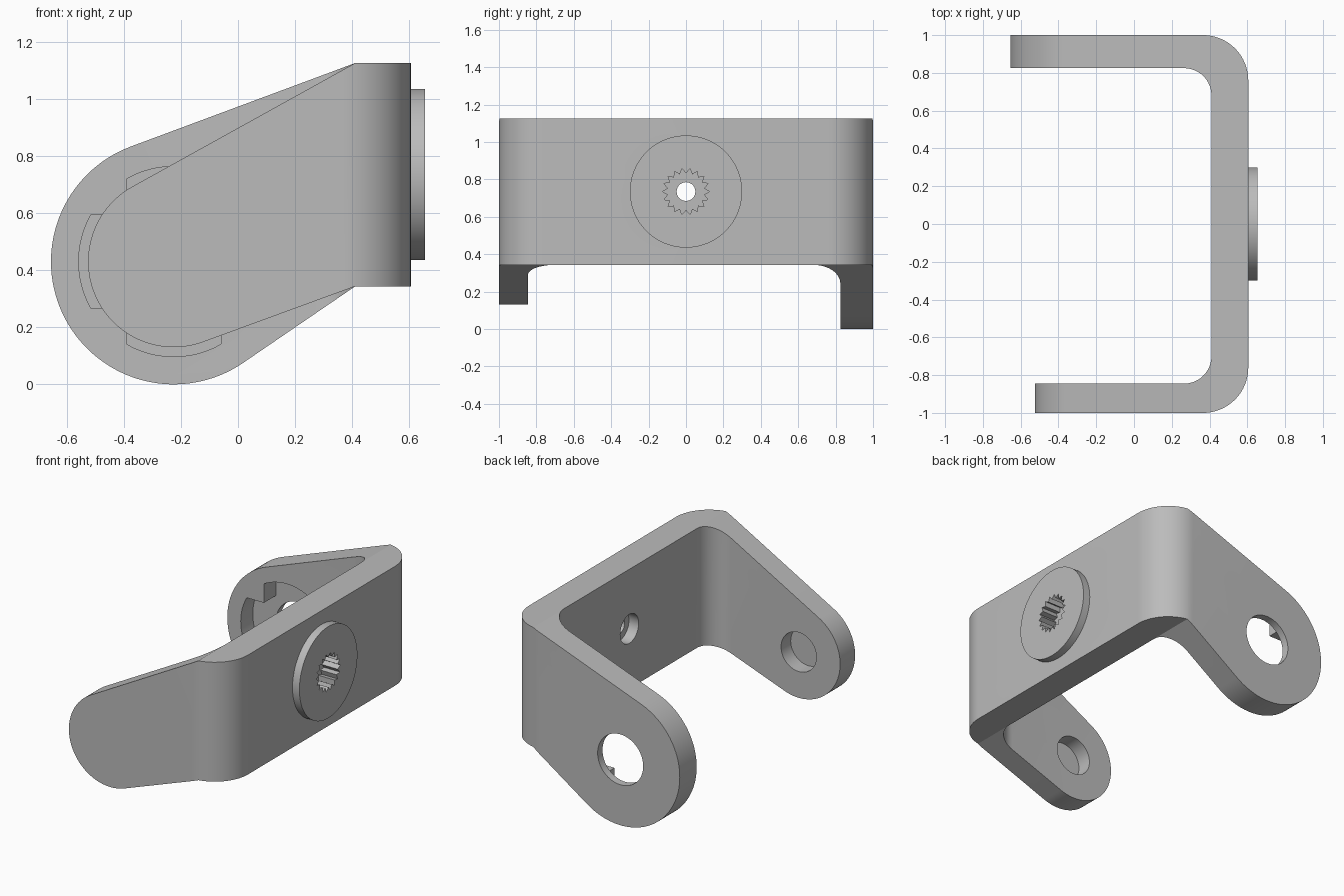
import bpy
import bmesh
from math import sin, cos, pi, atan2, acos, asin, hypot
from mathutils import Vector

cube = bpy.data.objects.get("Cube")
if cube:
    bpy.data.objects.remove(cube)

grey = bpy.data.materials.new("grey_metal")
grey.use_nodes = True
colour = (0.5, 0.5, 0.5, 1)
grey.diffuse_color = colour
grey.node_tree.nodes["Principled BSDF"].inputs["Base Color"].default_value = colour

PIVOT = (-0.225, 0.43)   # arm hole centre in x, z
HUB = (0, 0.735)         # disc centre in y, z
WEB_IN, WEB_OUT = 0.41, 0.605
LOW, HIGH = 0.343, 1.125
BACK_IN, FRONT_IN = 0.825, -0.845


def arc(centre, r, a0, a1, n):
    return [(centre[0] + r * cos(a0 + (a1 - a0) * i / n),
             centre[1] + r * sin(a0 + (a1 - a0) * i / n)) for i in range(n + 1)]


def circle(centre, r, n=64):
    return arc(centre, r, 0, 2 * pi, n)[:-1]


def prism(name, points, axis, lo, hi):
    """Extrude a flat outline along an axis."""
    place = {"x": lambda u, v: (lo, u, v),
             "y": lambda u, v: (u, lo, v),
             "z": lambda u, v: (u, v, lo)}[axis]
    bm = bmesh.new()
    face = bm.faces.new([bm.verts.new(place(u, v)) for u, v in points])
    made = bmesh.ops.extrude_face_region(bm, geom=[face])["geom"]
    move = Vector([(hi - lo) * (a == axis) for a in "xyz"])
    bmesh.ops.translate(bm, vec=move,
                        verts=[v for v in made if isinstance(v, bmesh.types.BMVert)])
    bmesh.ops.recalc_face_normals(bm, faces=bm.faces)
    mesh = bpy.data.meshes.new(name)
    bm.to_mesh(mesh)
    bm.free()
    mesh.materials.append(grey)
    obj = bpy.data.objects.new(name, mesh)
    bpy.context.collection.objects.link(obj)
    return obj


def combine(target, tool, operation):
    """Apply a boolean and discard the tool."""
    mod = target.modifiers.new(operation, "BOOLEAN")
    mod.operation, mod.solver, mod.object = operation, "EXACT", tool
    bpy.ops.object.select_all(action="DESELECT")
    bpy.context.view_layer.objects.active = target
    target.select_set(True)
    bpy.ops.object.modifier_apply(modifier=mod.name)
    bpy.data.objects.remove(tool)


def arm_outline(r):
    """Round end joined by tangents to the corners of the web."""
    def tangent(z, side):
        dx, dz = WEB_IN - PIVOT[0], z - PIVOT[1]
        return atan2(dz, dx) + side * acos(r / hypot(dx, dz))
    start, end = tangent(HIGH, 1), tangent(LOW, -1) + 2 * pi
    far = WEB_OUT + 0.1
    return arc(PIVOT, r, start, end, 64) + [(WEB_IN, LOW), (far, LOW),
                                            (far, HIGH), (WEB_IN, HIGH)]


# U-shaped plan with rounded bends
ro, ri = 0.24, 0.145
xo, xi = WEB_OUT - ro, WEB_IN - ri
plan = ([(-0.8, -1)] + arc((xo, -1 + ro), ro, -pi / 2, 0, 20)
        + arc((xo, 1 - ro), ro, 0, pi / 2, 20)
        + [(-0.8, 1), (-0.8, BACK_IN)]
        + arc((xi, BACK_IN - ri), ri, pi / 2, 0, 16)
        + arc((xi, FRONT_IN + ri), ri, 0, -pi / 2, 16)
        + [(-0.8, FRONT_IN)])
bracket = prism("bracket", plan, "z", -0.1, 1.3)

# Large arm silhouette, then the slimmer front arm
combine(bracket, prism("large_outline", arm_outline(0.43), "y", -1.2, 1.2), "INTERSECT")
trim = prism("front_trim", [(-1, -0.3), (WEB_IN, -0.3), (WEB_IN, 1.5), (-1, 1.5)],
             "y", -1.2, -0.4)
combine(trim, prism("small_outline", arm_outline(0.3), "y", -1.4, -0.2), "DIFFERENCE")
combine(bracket, trim, "DIFFERENCE")

# Round boss on the web
combine(bracket, prism("boss", circle(HUB, 0.3, 96), "x", 0.5, 0.655), "UNION")

# Toothed socket, shaft hole and inner counterbore
teeth = 18
star = [(HUB[0] + r * cos(a), HUB[1] + r * sin(a))
        for i in range(2 * teeth)
        for r, a in [((0.125, 0.098)[i % 2], pi * i / teeth)]]
combine(bracket, prism("socket", star, "x", 0.54, 0.8), "DIFFERENCE")
combine(bracket, prism("shaft_hole", circle(HUB, 0.05, 32), "x", 0.2, 0.8), "DIFFERENCE")
combine(bracket, prism("counterbore", circle(HUB, 0.095, 48), "x", 0.2, 0.48), "DIFFERENCE")

# Cross-shaped recess and through hole in the back arm
half, reach = 0.165, 0.333
spread = asin(half / reach)
cross = []
for k in range(4):
    a = k * pi / 2
    cross += arc(PIVOT, reach, a - spread, a + spread, 12)
    cross += arc(PIVOT, half * 2 ** 0.5, a + pi / 4, a + pi / 4, 1)[:1]
combine(bracket, prism("cross_recess", cross, "y", 0.6, 0.95), "DIFFERENCE")
combine(bracket, prism("arm_hole", circle(PIVOT, half), "y", 0.6, 1.2), "DIFFERENCE")

# Blind pivot hole in the front arm
combine(bracket, prism("pivot_hole", circle(PIVOT, 0.128), "y", -0.945, -0.6), "DIFFERENCE")

bpy.ops.object.shade_smooth_by_angle(angle=pi / 9)
